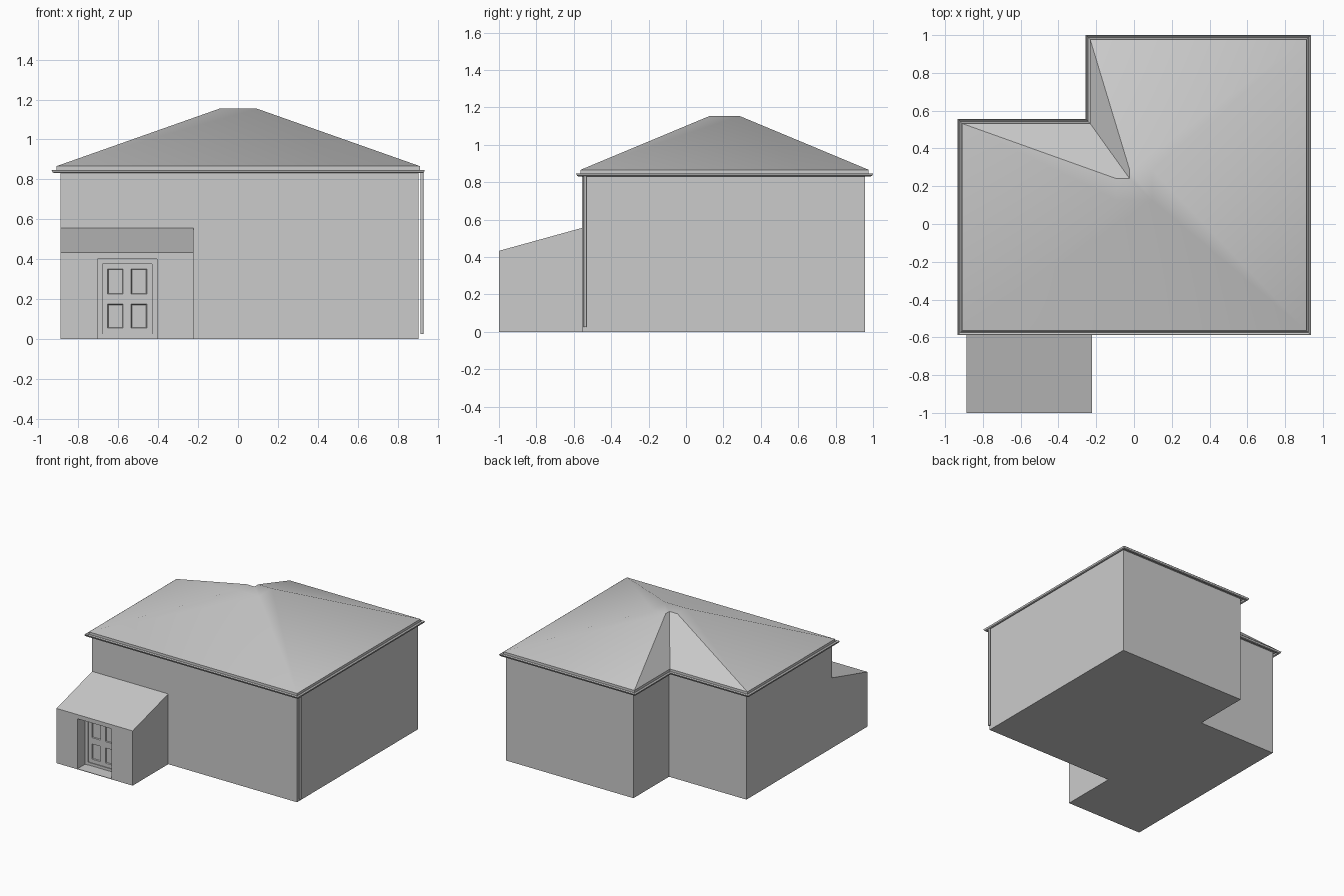
import bpy, bmesh, math

cube = bpy.data.objects.get("Cube")
if cube:
    bpy.data.objects.remove(cube, do_unlink=True)

grey = bpy.data.materials.new("plain grey")
grey.use_nodes = True
colour = (0.6, 0.6, 0.6, 1)
grey.diffuse_color = colour
grey.node_tree.nodes["Principled BSDF"].inputs["Base Color"].default_value = colour


def finish(name, bm):
    """Turn a bmesh into a named object with the grey material."""
    bmesh.ops.recalc_face_normals(bm, faces=bm.faces)
    mesh = bpy.data.meshes.new(name)
    bm.to_mesh(mesh)
    bm.free()
    mesh.materials.append(grey)
    obj = bpy.data.objects.new(name, mesh)
    bpy.context.collection.objects.link(obj)
    return obj


def loft(name, rings, closed=False):
    """Skin matching rings of points; cap the ends, or join last to first."""
    bm = bmesh.new()
    loops = [[bm.verts.new(p) for p in ring] for ring in rings]
    pairs = list(zip(loops, loops[1:]))
    if closed:
        pairs.append((loops[-1], loops[0]))
    else:
        bm.faces.new(loops[0])
        bm.faces.new(loops[-1])
    n = len(loops[0])
    for a, b in pairs:
        for i in range(n):
            j = (i + 1) % n
            bm.faces.new((a[i], a[j], b[j], b[i]))
    return finish(name, bm)


def smooth(obj, degrees):
    bpy.ops.object.select_all(action='DESELECT')
    obj.select_set(True)
    bpy.context.view_layer.objects.active = obj
    bpy.ops.object.shade_smooth_by_angle(angle=math.radians(degrees))


def plan(z, out=0, scale=1, dx=0, dy=0):
    """L-shaped eaves outline, offset outwards and scaled about its centre."""
    x0, x1, y0, y1 = -0.91 - out, 0.912 + out, -0.564 - out, 0.977 + out
    nx, ny = -0.232 - out, 0.532 + out
    cx, cy = (x0 + x1) / 2, (y0 + y1) / 2
    pts = [(x0, y0), (x1, y0), (x1, y1), (nx, y1), (nx, ny), (x0, ny)]
    return [(cx + (x - cx) * scale + dx, cy + (y - cy) * scale + dy, z)
            for x, y in pts]


# Main walls
loft("walls", [plan(z, -0.0145, dx=0.0075, dy=-0.0055) for z in (0, 0.85)])

# Hipped roof with a short fascia and a small flat top
roof = loft("roof", [plan(0.845), plan(0.866), plan(1.154, scale=0.104)])
smooth(roof, 32)

# Gutter channel swept round the eaves
channel = [(-0.002, 0.847), (0.003, 0.835), (0.011, 0.831), (0.019, 0.835),
           (0.024, 0.847), (0.02, 0.847), (0.011, 0.837), (0.002, 0.847)]
loft("gutter", [plan(z, out) for out, z in channel], closed=True)

# Downpipe at the front corner
bm = bmesh.new()
bmesh.ops.create_cone(bm, cap_ends=True, segments=16, radius1=0.008,
                      radius2=0.008, depth=0.81)
bmesh.ops.translate(bm, verts=bm.verts, vec=(0.922, -0.539, 0.43))
smooth(finish("downpipe", bm), 40)

# Porch with a sloping roof and a doorway recess
side = [(-1, 0), (-0.5545, 0), (-0.5545, 0.556), (-1, 0.433)]
porch = loft("porch", [[(x, y, z) for y, z in side] for x in (-0.888, -0.222)])
door_y = -0.885
left, right, head, sill = -0.705, -0.405, 0.4, 0.004
cutter = loft("doorway_cutter", [
    [(left, y, sill), (right, y, sill), (right, y, head), (left, y, head)]
    for y in (-1.1, door_y)])
cut = porch.modifiers.new("doorway", 'BOOLEAN')
cut.operation = 'DIFFERENCE'
cut.solver = 'EXACT'
cut.object = cutter
bpy.context.view_layer.objects.active = porch
bpy.ops.object.modifier_apply(modifier=cut.name)
bpy.data.objects.remove(cutter, do_unlink=True)


# Door frame: an upside-down U round the door
def arch(y, inset):
    a, b, t = left + inset, right - inset, head - inset
    return [(a, y, sill), (a, y, t), (b, y, t), (b, y, sill)]


def frame(name, outer, inner, y0, y1):
    rings = [arch(y, outer) + arch(y, inner)[::-1] for y in (y0, y1)]
    return loft(name, rings)


frame("door_frame", 0, 0.025, door_y + 0.005, door_y - 0.02)
frame("door_stop", 0.025, 0.032, door_y + 0.005, door_y - 0.012)

# Door leaf with four sunken panels
xs = [-0.673, -0.653, -0.575, -0.535, -0.457, -0.437]
zs = [0.025, 0.055, 0.175, 0.225, 0.352, 0.368]
bm = bmesh.new()
grid = [[bm.verts.new((x, door_y - 0.01, z)) for x in xs] for z in zs]
panels = []
for r in range(5):
    for c in range(5):
        face = bm.faces.new((grid[r][c], grid[r][c + 1],
                             grid[r + 1][c + 1], grid[r + 1][c]))
        if r % 2 and c % 2:
            panels.append(face)
bm.normal_update()
bmesh.ops.inset_individual(bm, faces=panels, thickness=0.005, depth=-0.008)
bmesh.ops.inset_individual(bm, faces=panels, thickness=0.008, depth=0)
finish("door", bm)

# Threshold under the door
loft("threshold", [[(x, door_y + 0.002, sill), (x, door_y - 0.016, sill),
                    (x, door_y - 0.016, 0.025), (x, door_y + 0.002, 0.025)]
                   for x in (left + 0.025, right - 0.025)])
